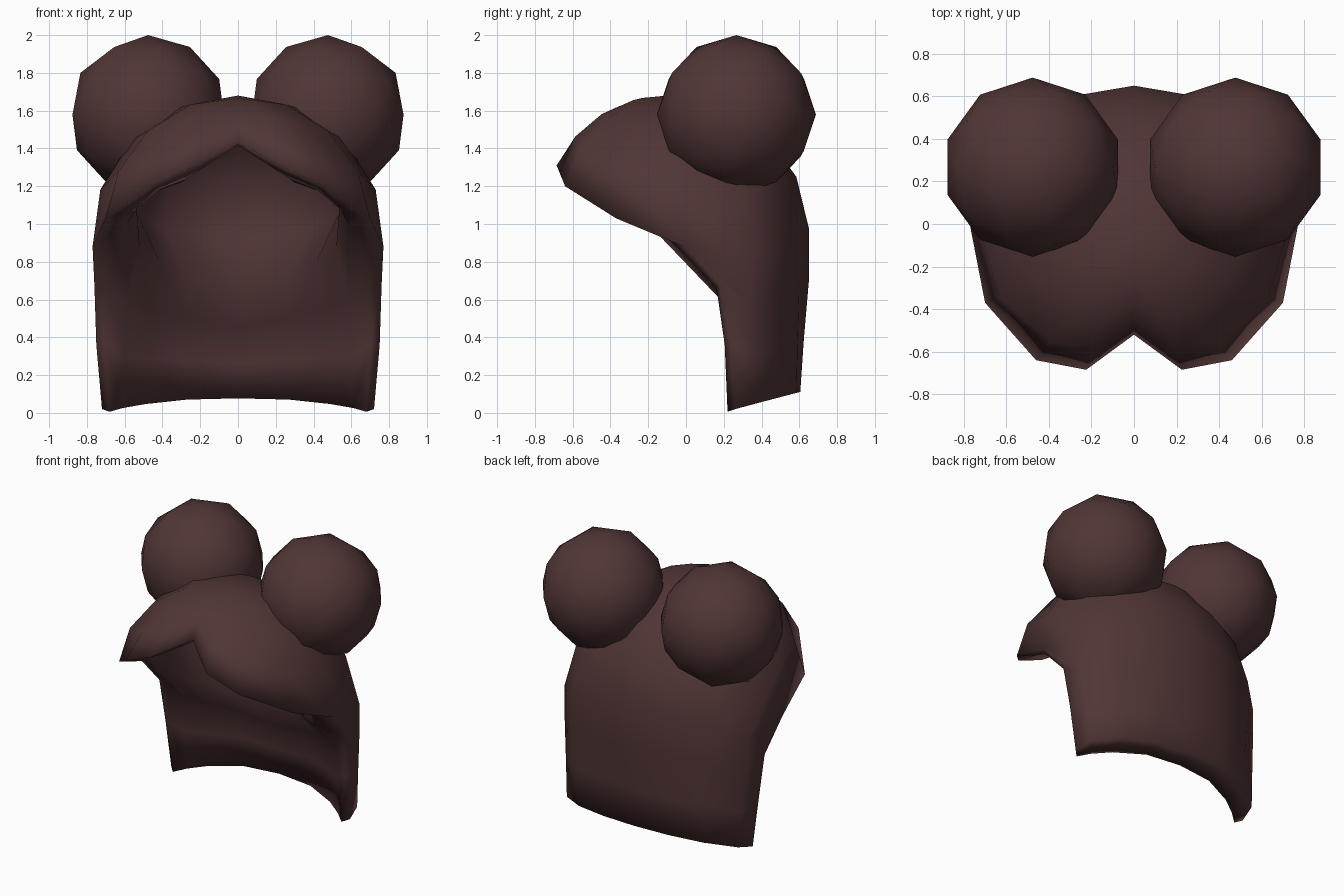
import bpy, bmesh, math
from mathutils import Vector

if "Cube" in bpy.data.objects:
    bpy.data.objects.remove(bpy.data.objects["Cube"])

brown = bpy.data.materials.new("dark_brown_hair")
brown.diffuse_color = (0.083, 0.036, 0.036, 1)
brown.use_nodes = True
brown.node_tree.nodes["Principled BSDF"].inputs["Base Color"].default_value = brown.diffuse_color


def finish(bm, name, angle):
    bmesh.ops.remove_doubles(bm, verts=bm.verts, dist=0.0005)
    bmesh.ops.recalc_face_normals(bm, faces=bm.faces)
    mesh = bpy.data.meshes.new(name)
    bm.to_mesh(mesh)
    bm.free()
    mesh.materials.append(brown)
    ob = bpy.data.objects.new(name, mesh)
    bpy.context.collection.objects.link(ob)
    bpy.ops.object.select_all(action='DESELECT')
    ob.select_set(True)
    bpy.context.view_layer.objects.active = ob
    bpy.ops.object.shade_smooth_by_angle(angle=math.radians(angle))
    return ob


def dome_column(rim, centre, semi, rows=4):
    """Points from the crown along an ellipsoid down to a rim point."""
    q = Vector([(r - c) / s for r, c, s in zip(rim, centre, semi)])
    lat, az = math.acos(q.z / q.length), math.atan2(q.x, -q.y)
    pts = []
    for i in range(rows + 1):
        t = i / rows
        k = 1 + (q.length - 1) * t ** 3
        d = (math.sin(lat * t) * math.sin(az), -math.sin(lat * t) * math.cos(az), math.cos(lat * t))
        pts.append(Vector([c + s * k * v for c, s, v in zip(centre, semi, d)]))
    return pts


def bottom_z(y):
    return 0.01 + 0.263 * (y - 0.22)


# Rim points from the front notch round to the back, right half only
outer_rim = [(0, -.52, 1.43), (.225, -.685, 1.31), (.46, -.64, 1.20), (.7, -.37, 1.03),
             (.77, -.01, .88), (.74, .34, .84), (.56, .5, .92), (.295, .6, .97), (0, .65, .98)]
inner_rim = [(0, -.49, 1.415), (.28, -.48, 1.235), (.42, -.42, 1.18), (.54, -.3, 1.08),
             (.585, -.2, 1.0), (.52, -.05, .87), (.41, .09, .79), (.28, .2, .715), (0, .3, .64)]
outer = [dome_column(p, (0, -.1, .95), (.77, .75, .73)) for p in outer_rim]
inner = [dome_column(p, (0, -.09, 1.02), (.6, .58, .59)) for p in inner_rim]

# Long hair at the sides and back: three more rows below the dome
outer[4] += [Vector((.76, .18, .67)), Vector((.75, .235, .36)), Vector((.72, .26, .02))]
inner[4] += [Vector((.69, .16, .67)), Vector((.70, .205, .36)), Vector((.68, .22, .006))]
outer_foot = {5: (.69, .387), 6: (.5, .52), 7: (.26, .585), 8: (0, .605)}
inner_foot = {5: (.61, .28), 6: (.49, .36), 7: (.27, .45), 8: (0, .475)}
for c in range(5, 9):
    # Each skin drops to its foot; the inner one curves back under the ledge
    for skin, feet, bulges in ((outer, outer_foot, (.33, .1, 0)), (inner, inner_foot, (.4, .28, 0))):
        x, y = feet[c]
        sign = 1 if skin is outer else -1
        top, foot = skin[c][4], Vector((x, y, bottom_z(y)))
        for t, bulge in zip((.33, .68, 1), bulges):
            p = top.lerp(foot, t)
            p.x += (top.x - foot.x) * bulge * sign
            p.y += (top.y - foot.y) * bulge * sign
            skin[c].append(p)

# Hair cap: outer and inner skin joined along the rim, then mirrored
bm = bmesh.new()


def quad(*pts):
    unique = []
    for p in pts:
        if all((p - u).length > 0.0005 for u in unique):
            unique.append(p)
    if len(unique) > 2:
        bm.faces.new([bm.verts.new(p) for p in unique])


for skin in (outer, inner):
    for c in range(8):
        a, b = skin[c], skin[c + 1]
        for r in range(min(len(a), len(b)) - 1):
            quad(a[r], b[r], b[r + 1], a[r + 1])
edge = [(c, 4) for c in range(5)] + [(4, r) for r in (5, 6, 7)] + [(c, 7) for c in range(5, 9)]
for (c, r), (d, s) in zip(edge, edge[1:]):
    quad(outer[c][r], outer[d][s], inner[d][s], inner[c][r])
cap = finish(bm, "hair_cap", 180)
mirror = cap.modifiers.new("mirror", 'MIRROR')
mirror.use_clip = True
cap.modifiers.move(len(cap.modifiers) - 1, 0)

# Two round buns, mirrored left and right
for side, name in ((1, "left_bun"), (-1, "right_bun")):
    bm = bmesh.new()
    bmesh.ops.create_icosphere(bm, subdivisions=2, radius=0.421)
    for v in bm.verts:
        v.co = (side * (v.co.x - 0.476), v.co.y + 0.267, v.co.z + 1.579)
    finish(bm, name, 60)
